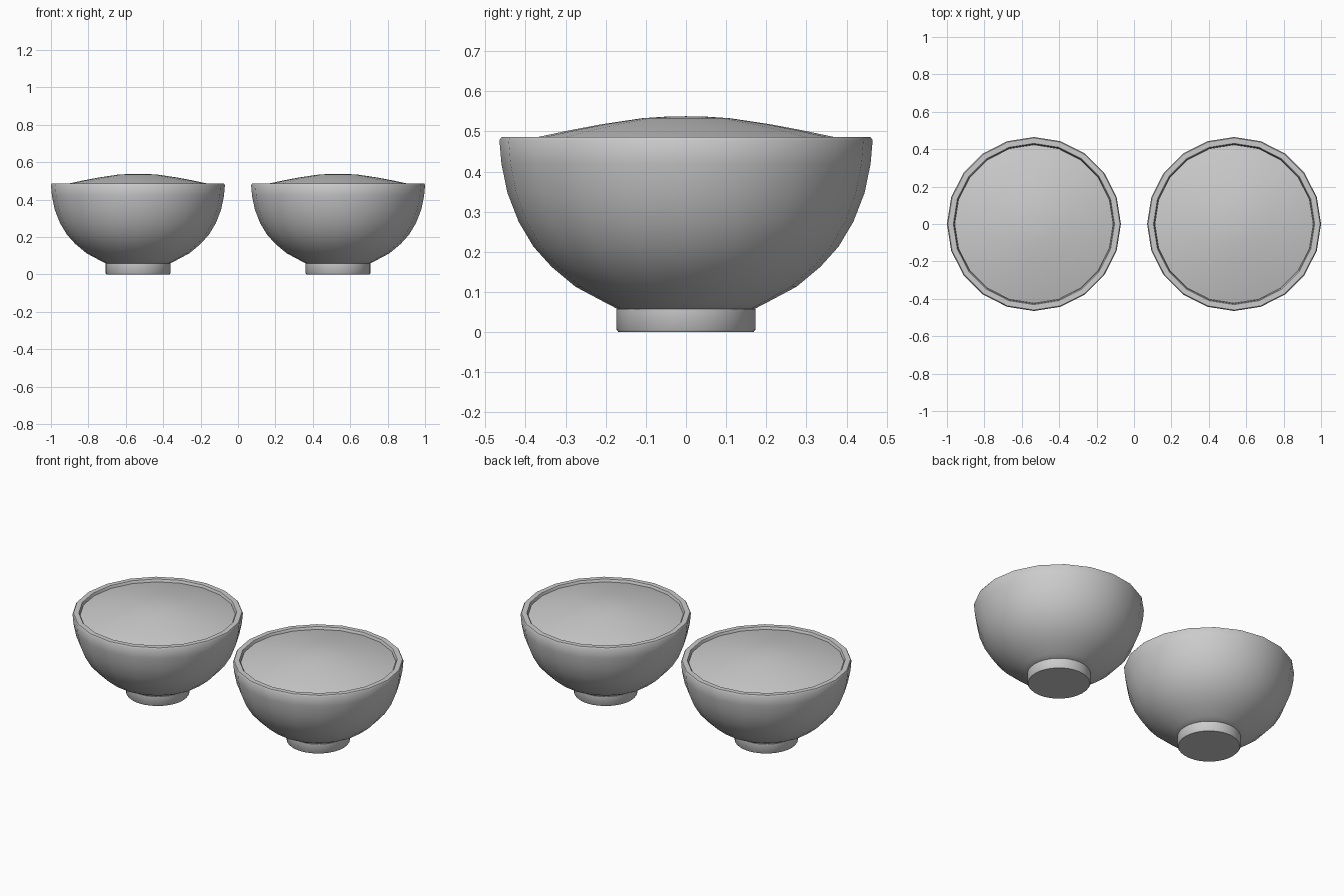
import bpy, bmesh, math

cube = bpy.data.objects.get("Cube")
if cube:
    bpy.data.objects.remove(cube)

SPACING = 0.535
SIDES = 20

grey = bpy.data.materials.new("light grey")
grey.use_nodes = True
colour = (0.6, 0.6, 0.6, 1)
grey.diffuse_color = colour
grey.node_tree.nodes["Principled BSDF"].inputs["Base Color"].default_value = colour


def lathe(name, profile, sides, x, angle=40):
    """Spin a radius/height profile around the vertical axis."""
    bm = bmesh.new()
    verts = [bm.verts.new((r, 0, z)) for r, z in profile]
    edges = [bm.edges.new(pair) for pair in zip(verts, verts[1:])]
    bmesh.ops.spin(bm, geom=verts + edges, cent=(0, 0, 0), axis=(0, 0, 1),
                   angle=math.tau, steps=sides, use_merge=True)
    bmesh.ops.remove_doubles(bm, verts=bm.verts, dist=0.0005)
    bmesh.ops.recalc_face_normals(bm, faces=bm.faces)
    mesh = bpy.data.meshes.new(name)
    bm.to_mesh(mesh)
    bm.free()
    mesh.materials.append(grey)
    obj = bpy.data.objects.new(name, mesh)
    obj.location.x = x
    bpy.context.collection.objects.link(obj)
    bpy.ops.object.select_all(action="DESELECT")
    obj.select_set(True)
    bpy.context.view_layer.objects.active = obj
    bpy.ops.object.shade_smooth_by_angle(angle=math.radians(angle))
    return obj


# Outer wall, rounded rim, then the inner wall back to the centre
bowl_profile = [
    (0, 0.055), (0.165, 0.055), (0.2, 0.073), (0.275, 0.113), (0.335, 0.163),
    (0.38, 0.213), (0.417, 0.275), (0.445, 0.347), (0.46, 0.42),
    (0.465, 0.478), (0.46, 0.486), (0.431, 0.486), (0.427, 0.478),
    (0.42, 0.42), (0.38, 0.29), (0.3, 0.19), (0.19, 0.12), (0, 0.1)]

# Foot with softened lower edge
foot_profile = [(0, 0), (0.168, 0), (0.173, 0.006), (0.173, 0.058), (0, 0.058)]

# Shallow mound filling the bowl
mound_profile = [
    (0.424, 0.472), (0.37, 0.486), (0.29, 0.503), (0.21, 0.518),
    (0.11, 0.533), (0.05, 0.537), (0, 0.538)]

for side, x in (("left", SPACING), ("right", -SPACING)):
    lathe(side + "_bowl", bowl_profile, SIDES, x)
    lathe(side + "_foot", foot_profile, 32, x)
    mound = lathe(side + "_filling", mound_profile, SIDES, x)
    # Keep the open mound facing upward
    if mound.data.polygons[0].normal.z < 0:
        mound.data.flip_normals()
